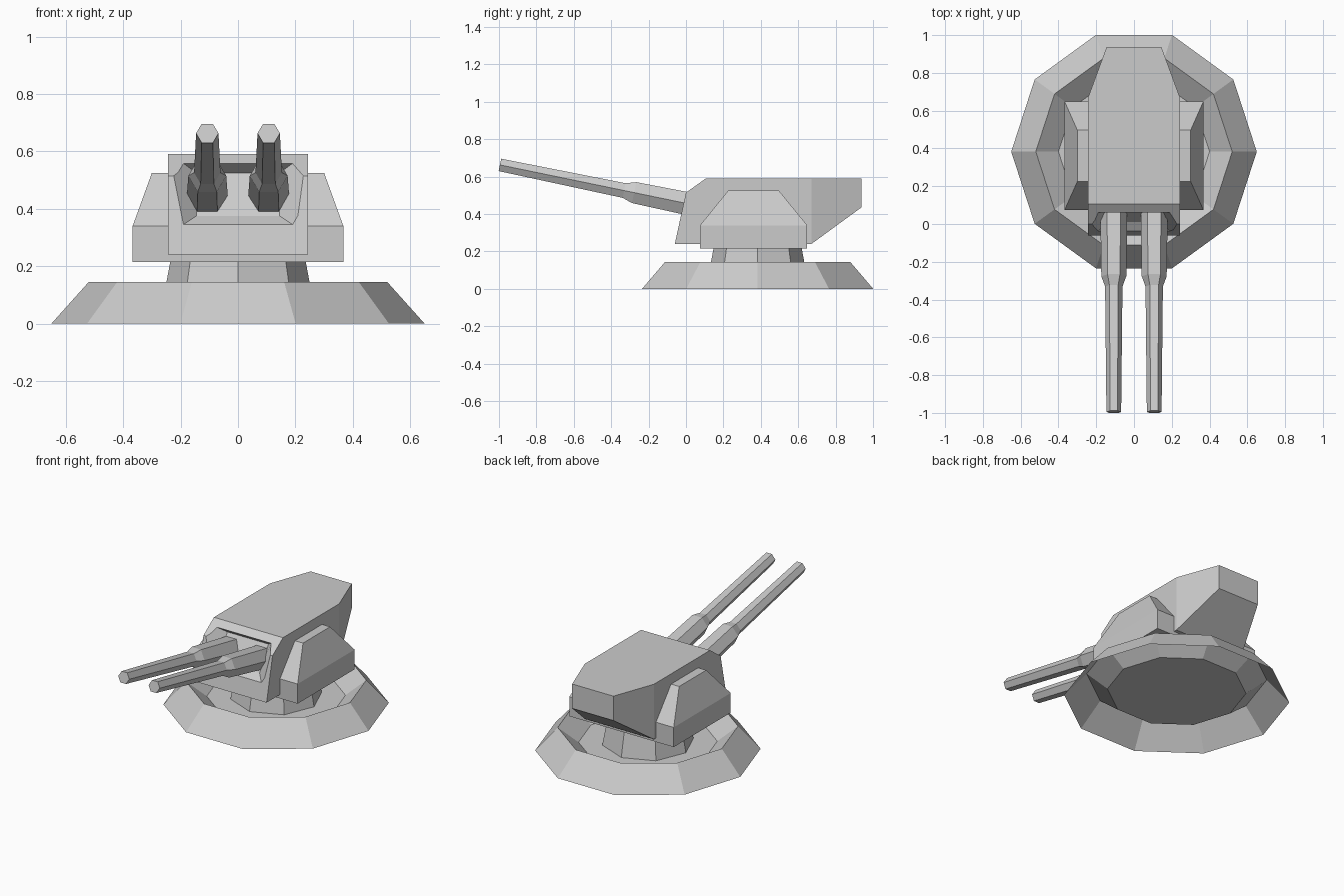
import bpy, bmesh, math
from mathutils import Vector

cube = bpy.data.objects.get("Cube")
if cube:
    bpy.data.objects.remove(cube, do_unlink=True)

GREY = (0.6, 0.6, 0.6, 1)
grey = bpy.data.materials.new("plain grey")
grey.use_nodes = True
grey.diffuse_color = GREY
grey.node_tree.nodes["Principled BSDF"].inputs["Base Color"].default_value = GREY

CENTRE = Vector((0, 0.383, 0))


def finish(name, bm, closed=True):
    if closed:
        bmesh.ops.recalc_face_normals(bm, faces=bm.faces[:])
    mesh = bpy.data.meshes.new(name)
    bm.to_mesh(mesh)
    bm.free()
    mesh.materials.append(grey)
    obj = bpy.data.objects.new(name, mesh)
    bpy.context.collection.objects.link(obj)
    return obj


def loft(name, loops, caps=(True, True)):
    """Skin a list of point loops that all have the same length."""
    bm = bmesh.new()
    rings = [[bm.verts.new(p) for p in loop] for loop in loops]
    n = len(rings[0])
    for a, b in zip(rings, rings[1:]):
        for i in range(n):
            j = (i + 1) % n
            bm.faces.new((a[i], a[j], b[j], b[i]))
    if caps[0]:
        bm.faces.new(rings[0][::-1])
    if caps[1]:
        bm.faces.new(rings[-1])
    return finish(name, bm)


def ring(radius, z, sides):
    return [CENTRE + Vector((radius * math.cos(a), radius * math.sin(a), z))
            for a in (math.tau * i / sides for i in range(sides))]


def section(points, x):
    return [(x, y, z) for y, z in points]


# Base: ten-sided hollow rim with a sunken floor
loft("base", [ring(0.65, 0, 10), ring(0.52, 0.145, 10), ring(0.4, 0.05, 10)],
     caps=(False, True))

# Pedestal: tapered octagon
loft("pedestal", [ring(0.267, 0.051, 8), ring(0.235, 0.22, 8)])

# Side armour: one block through the body, with chamfered upper ends
wide = [(0.075, 0.215), (0.648, 0.215), (0.648, 0.34), (0.497, 0.34), (0.225, 0.34), (0.075, 0.34)]
top = [(0.075, 0.215), (0.648, 0.215), (0.648, 0.34), (0.497, 0.525), (0.225, 0.525), (0.075, 0.34)]
bm = bmesh.new()
low = [(0.075, 0.34), (0.648, 0.34)]
high = [(0.225, 0.525), (0.497, 0.525)]
layers = []
for x, z, (y0, y1) in ((0.367, 0.215, (0.075, 0.648)),
                       (0.367, 0.34, (0.075, 0.648)),
                       (0.3, 0.525, (0.225, 0.497))):
    layers.append([(-x, y0, z), (x, y0, z), (x, y1, z), (-x, y1, z)])
bm.free()
loft("side_armour", layers)

# Turret body: side profile, full width up to the rear taper
body_front = [(-0.06, 0.24), (0, 0.515), (0.105, 0.59), (0.67, 0.59), (0.67, 0.24)]
bm = bmesh.new()
right = [bm.verts.new(p) for p in section(body_front, -0.243)]
left = [bm.verts.new(p) for p in section(body_front, 0.243)]
tail = [bm.verts.new((x, 0.937, z)) for x in (-0.145, 0.145) for z in (0.59, 0.435)]
bm.faces.new(right)
bm.faces.new(left)
for i in (0, 1):
    bm.faces.new((right[i], right[i + 1], left[i + 1], left[i]))
bm.faces.new((right[2], right[3], tail[0], tail[2], left[3], left[2]))
bm.faces.new((right[0], right[4], left[4], left[0]))
bm.faces.new((right[4], left[4], tail[3], tail[1]))
bm.faces.new((tail[0], tail[1], tail[3], tail[2]))
bm.faces.new((right[3], right[4], tail[1], tail[0]))
bm.faces.new((left[3], left[4], tail[3], tail[2]))
body = finish("turret_body", bm)

# Gun recess: funnel-shaped cutter
def frame(x, bottom, upper):
    return [(-x, *bottom), (x, *bottom), (x, *upper), (-x, *upper)]


cutter = loft("recess_cutter", [frame(0.235, (-0.084, 0.315), (0.02, 0.591)),
                                frame(0.145, (0.01, 0.375), (0.1, 0.525))])
cutter.hide_render = True
cut = body.modifiers.new("recess", "BOOLEAN")
cut.object = cutter
cut.operation = "DIFFERENCE"
cut.solver = "EXACT"
bpy.context.view_layer.objects.active = body
bpy.ops.object.modifier_apply(modifier=cut.name)
bpy.data.objects.remove(cutter, do_unlink=True)

# Guns: six-sided barrels with a thicker sleeve, tilted up
tip = Vector((0, -0.995, 0.663))
back = Vector((0, 0.1, 0.437))
axis = (tip - back).normalized()
up = Vector((1, 0, 0)).cross(axis) * -1
stations = [(0, 0.072), (0.385, 0.066), (0.44, 0.046), ((tip - back).length, 0.039)]
for name, x in (("right_gun", -0.107), ("left_gun", 0.107)):
    loops = []
    for d, r in stations:
        c = back + axis * d + Vector((x, 0, 0))
        loops.append([c + r * (math.cos(a) * Vector((1, 0, 0)) + math.sin(a) * up)
                      for a in (math.tau * i / 6 for i in range(6))])
    loft(name, loops)
